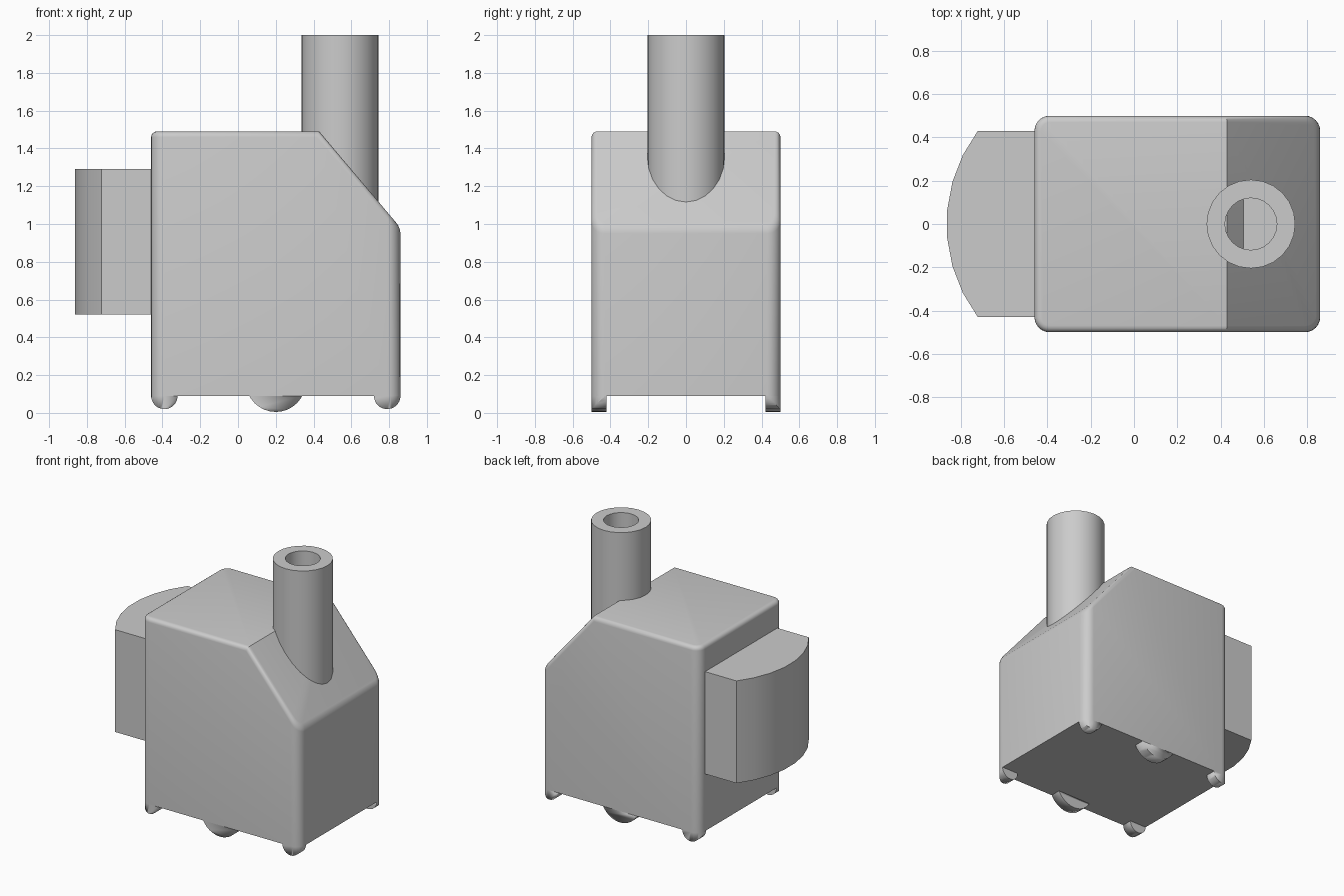
import bpy, bmesh, math
from mathutils import Vector

cube = bpy.data.objects.get("Cube")
if cube:
    bpy.data.objects.remove(cube)

grey = bpy.data.materials.new("plain grey")
grey.use_nodes = True
colour = (0.6, 0.6, 0.6, 1)
grey.diffuse_color = colour
grey.node_tree.nodes["Principled BSDF"].inputs["Base Color"].default_value = colour

X0, X1, Y, FLOOR, TOP = -0.46, 0.86, 0.5, 0.09, 1.49


def finish(bm, name, angle=35):
    bmesh.ops.recalc_face_normals(bm, faces=bm.faces)
    mesh = bpy.data.meshes.new(name)
    bm.to_mesh(mesh)
    bm.free()
    mesh.materials.append(grey)
    ob = bpy.data.objects.new(name, mesh)
    bpy.context.collection.objects.link(ob)
    bpy.ops.object.select_all(action='DESELECT')
    ob.select_set(True)
    bpy.context.view_layer.objects.active = ob
    bpy.ops.object.shade_smooth_by_angle(angle=math.radians(angle))
    return ob


def prism(bm, points, offset):
    """Extrude a planar outline by an offset."""
    face = bm.faces.new([bm.verts.new(p) for p in points])
    new = bmesh.ops.extrude_face_region(bm, geom=[face], use_keep_orig=True)["geom"]
    bmesh.ops.translate(bm, vec=offset, verts=[v for v in new if isinstance(v, bmesh.types.BMVert)])


def rounded_column(bottom, top):
    """Block with the body's plan and rounded upright edges."""
    bm = bmesh.new()
    plan = [(X0, -Y), (X1, -Y), (X1, Y), (X0, Y)]
    prism(bm, [(x, y, bottom) for x, y in plan], (0, 0, top - bottom))
    upright = [e for e in bm.edges if abs(e.verts[0].co.z - e.verts[1].co.z) > 0.01]
    bmesh.ops.bevel(bm, geom=upright, offset=0.07, segments=6, profile=0.5, affect='EDGES')
    bmesh.ops.recalc_face_normals(bm, faces=bm.faces)
    return bm


# Body: rounded block, sloping front end, softened upper rim
bm = rounded_column(FLOOR, TOP)
slope = Vector((0.51, 0, 0.43)).normalized()
cut = bmesh.ops.bisect_plane(bm, geom=bm.verts[:] + bm.edges[:] + bm.faces[:],
                             plane_co=(0.43, 0, TOP), plane_no=slope, clear_outer=True)
bmesh.ops.holes_fill(bm, edges=[e for e in bm.edges if e.is_boundary], sides=0)
bmesh.ops.recalc_face_normals(bm, faces=bm.faces)
bm.normal_update()
lids = {f for f in bm.faces if f.normal.z > 0.5}
rim = [e for e in bm.edges if sum(f in lids for f in e.link_faces) == 1]
bmesh.ops.bevel(bm, geom=rim, offset=0.03, segments=4, profile=0.5, affect='EDGES')
finish(bm, "body")

# Feet: discs trimmed to the body's rounded plan
bm = bmesh.new()
for centre, z, radius in ((X0 + 0.07, 0.09, 0.07), (0.2, 0.163, 0.158), (X1 - 0.07, 0.09, 0.07)):
    for y in (-Y - 0.02, Y - 0.08):
        ring = [(centre + radius * math.cos(a * math.pi / 16), y,
                 z + radius * math.sin(a * math.pi / 16)) for a in range(32)]
        prism(bm, ring, (0, 0.1, 0))
feet = finish(bm, "feet")
trim = finish(rounded_column(-0.1, FLOOR), "feet_trim")
trim.hide_render = True
mod = feet.modifiers.new("Trim", 'BOOLEAN')
mod.operation, mod.solver, mod.object = 'INTERSECT', 'EXACT', trim
bpy.ops.object.select_all(action='DESELECT')
feet.select_set(True)
bpy.context.view_layer.objects.active = feet
bpy.ops.object.modifier_apply(modifier=mod.name)
bpy.data.objects.remove(trim)

# Rear box with a curved back
bm = bmesh.new()
radius, half = 0.712, 0.43
swing = math.asin(half / radius)
outline = [(X0 + 0.02, -half, 0.52), (X0 + 0.02, half, 0.52)]
for i in range(8):
    a = swing * (1 - 2 * i / 7)
    outline.append((-0.866 + radius - radius * math.cos(a), radius * math.sin(a), 0.52))
prism(bm, outline, (0, 0, 0.77))
finish(bm, "rear_box", 30)

# Chimney: lathed tube with a blind bore
bm = bmesh.new()
profile = [(0, 1.0), (0.205, 1.0), (0.205, 2.0), (0.12, 2.0), (0.12, 1.4), (0, 1.4)]
verts = [bm.verts.new((r, 0, z)) for r, z in profile]
edges = [bm.edges.new(pair) for pair in zip(verts, verts[1:])]
bmesh.ops.spin(bm, geom=verts + edges, axis=(0, 0, 1), cent=(0, 0, 0),
               angle=math.tau, steps=24, use_duplicate=False)
bmesh.ops.remove_doubles(bm, verts=bm.verts, dist=0.0005)
bmesh.ops.translate(bm, vec=(0.54, 0, 0), verts=bm.verts)
finish(bm, "chimney")
